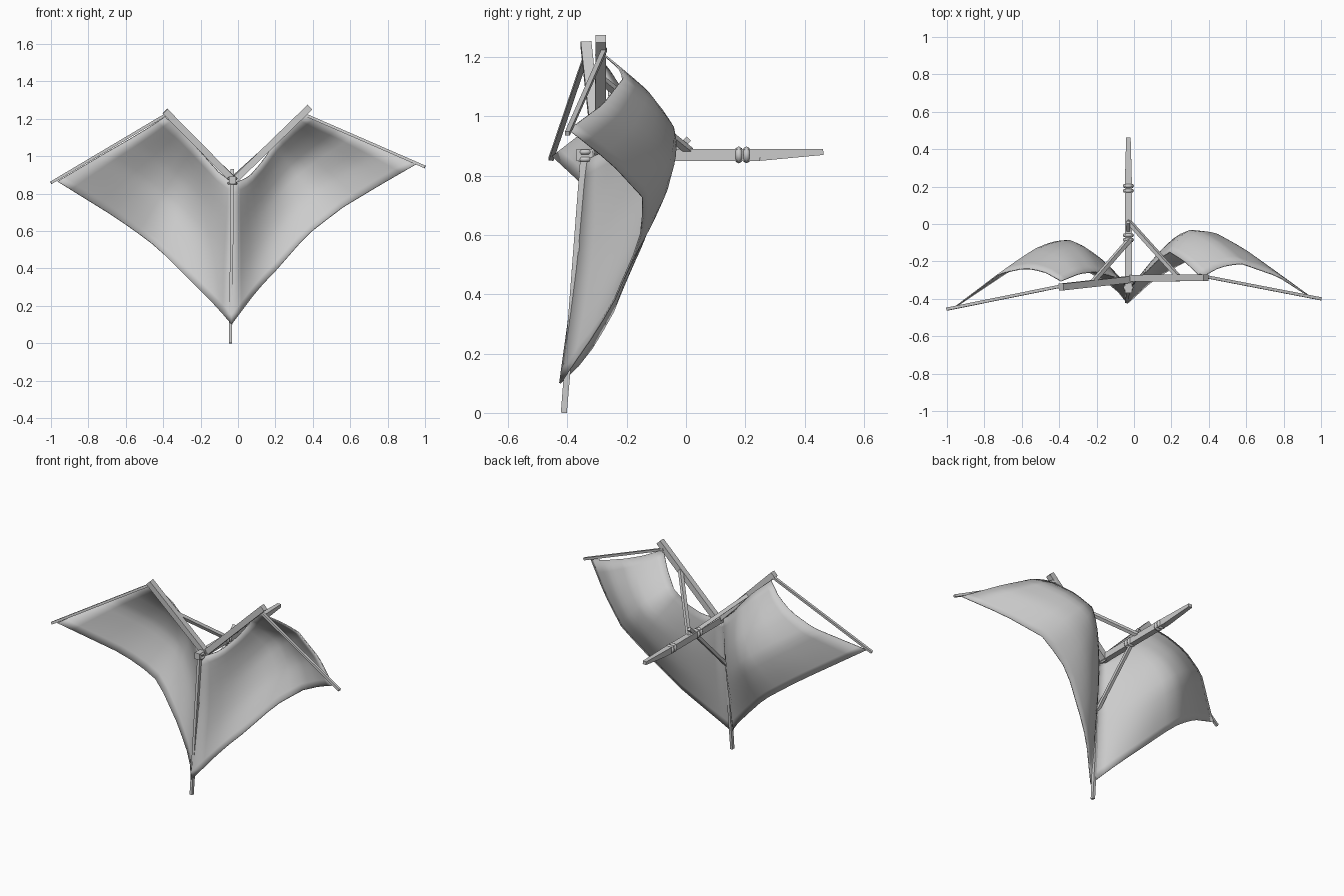
import bpy, bmesh, math
from mathutils import Vector as V

if "Cube" in bpy.data.objects:
    bpy.data.objects.remove(bpy.data.objects["Cube"])


def bar(name, p, q, w0, h0, w1=None, h1=None):
    """Four-sided tapered pole from p to q."""
    w1, h1 = w1 or w0, h1 or h0
    p, q = V(p), V(q)
    d = (q - p).normalized()
    side = d.cross(V((0, 1, 0)) if abs(d.y) < 0.8 else V((0, 0, 1))).normalized()
    up = side.cross(d)
    bm = bmesh.new()
    rings = [[bm.verts.new(c + side * sx * w / 2 + up * sy * h / 2)
              for sx, sy in ((-1, -1), (1, -1), (1, 1), (-1, 1))]
             for c, w, h in ((p, w0, h0), (q, w1, h1))]
    a, b = rings
    bm.faces.new(a[::-1])
    bm.faces.new(b)
    for i in range(4):
        j = (i + 1) % 4
        bm.faces.new((a[i], a[j], b[j], b[i]))
    bmesh.ops.recalc_face_normals(bm, faces=bm.faces)
    me = bpy.data.meshes.new(name)
    bm.to_mesh(me)
    bm.free()
    ob = bpy.data.objects.new(name, me)
    bpy.context.collection.objects.link(ob)
    return ob


def rope(name, loc, rot, major=0.02, minor=0.011):
    bpy.ops.mesh.primitive_torus_add(major_segments=10, minor_segments=6, location=loc,
                                     rotation=rot, major_radius=major, minor_radius=minor)
    bpy.context.object.name = name
    bpy.ops.object.shade_smooth()


def sample(pts, t):
    """Point at fraction t of a polyline's length."""
    pts = [V(p) for p in pts]
    lens = [(b - a).length for a, b in zip(pts, pts[1:])]
    s = t * sum(lens)
    for a, b, l in zip(pts, pts[1:], lens):
        if s <= l + 1e-6:
            return a.lerp(b, min(s / l, 1))
        s -= l
    return pts[-1]


def drape(bm, top, outer, bottom, spine, bulge, n=14):
    """Cloth half: patch spanned by four edges, pushed back in the middle."""
    grid = []
    c00, c10, c01, c11 = V(top[0]), V(top[-1]), V(bottom[0]), V(bottom[-1])
    for j in range(n + 1):
        v = j / n
        row = []
        for i in range(n + 1):
            u = i / n
            p = (sample(top, u).lerp(sample(bottom, u), v)
                 + sample(spine, v).lerp(sample(outer, v), u)
                 - c00.lerp(c10, u).lerp(c01.lerp(c11, u), v))
            p.y += bulge * math.sin(math.pi * u) * math.sin(math.pi * v)
            row.append(bm.verts.new(p))
        grid.append(row)
    for j in range(n):
        for i in range(n):
            bm.faces.new((grid[j][i], grid[j + 1][i], grid[j + 1][i + 1], grid[j][i + 1]))


# Hide cloth: two billowing wings sharing a central spine
C, F = (-0.02, -0.33, 0.855), (-0.035, -0.425, 0.1)
DR, ER = (0.36, -0.285, 1.215), (0.95, -0.395, 0.955)
DL, EL = (-0.39, -0.305, 1.21), (-0.965, -0.45, 0.865)
spine = [C, (-0.025, -0.345, 0.75), (-0.03, -0.37, 0.5), (-0.035, -0.4, 0.28), F]
bm = bmesh.new()
drape(bm, [C, (0.06, -0.26, 0.89), (0.13, -0.19, 0.97), (0.19, -0.15, 1.06),
           (0.27, -0.2, 1.14), DR],
      [DR, (0.46, -0.23, 1.17), (0.57, -0.21, 1.13), (0.77, -0.28, 1.04), ER],
      [F, (0.1, -0.3, 0.28), (0.2, -0.24, 0.385), (0.37, -0.155, 0.58),
       (0.55, -0.14, 0.72), (0.75, -0.25, 0.84), ER], spine, 0.055)
drape(bm, [C, (-0.1, -0.285, 0.91), (-0.2, -0.255, 1.02), (-0.29, -0.265, 1.12), DL],
      [DL, (-0.48, -0.255, 1.15), (-0.58, -0.235, 1.09), (-0.72, -0.265, 1.01), EL],
      [F, (-0.1, -0.34, 0.18), (-0.25, -0.25, 0.33), (-0.4, -0.19, 0.48),
       (-0.48, -0.17, 0.55), (-0.65, -0.24, 0.67), EL], spine, 0.065)
bmesh.ops.remove_doubles(bm, verts=bm.verts, dist=0.0005)
bmesh.ops.recalc_face_normals(bm, faces=bm.faces)
me = bpy.data.meshes.new("cloth")
bm.to_mesh(me)
bm.free()
cloth = bpy.data.objects.new("cloth", me)
bpy.context.collection.objects.link(cloth)
for poly in me.polygons:
    poly.use_smooth = True
sol = cloth.modifiers.new("thickness", "SOLIDIFY")
sol.thickness = 0.006
sol.offset = 0

# Main horizontal beam: straight part and tapered end
bar("beam", (-0.03, -0.37, 0.87), (-0.03, 0.25, 0.87), 0.036, 0.04)
bar("beam_end", (-0.03, 0.25, 0.87), (-0.03, 0.463, 0.88), 0.036, 0.04, 0.024, 0.02)

# Upright pole
bar("upright_pole", (-0.04, -0.412, 0), (-0.03, -0.34, 0.88), 0.016, 0.02, 0.018, 0.03)

# V-shaped arms and thin outer poles
bar("arm_right", (-0.03, -0.29, 0.86), (0.385, -0.287, 1.262), 0.036, 0.036)
bar("arm_left", (-0.01, -0.295, 0.855), (-0.39, -0.337, 1.24), 0.036, 0.036)
bar("outer_pole_right", (0.35, -0.275, 1.225), (1.0, -0.4, 0.942), 0.015, 0.016)
bar("outer_pole_left", (-0.38, -0.33, 1.225), (-1.0, -0.455, 0.857), 0.015, 0.016)

# Braces from the beam to the arms and the upright
bar("brace_right", (-0.03, 0.015, 0.88), (0.235, -0.28, 1.12), 0.022, 0.022)
bar("brace_left", (-0.02, -0.08, 0.88), (-0.22, -0.31, 1.07), 0.022, 0.022)
bar("brace_lower", (-0.03, 0.01, 0.925), (-0.032, -0.37, 0.55), 0.018, 0.02)

# Rope lashings
for y in (-0.085, -0.06, 0.178, 0.204):
    rope("lashing", (-0.03, y, 0.87), (math.pi / 2, 0, 0), 0.018, 0.012)
for z in (0.855, 0.88):
    rope("front_lashing", (-0.03, -0.34, z), (0, 0, 0), 0.018, 0.009)
